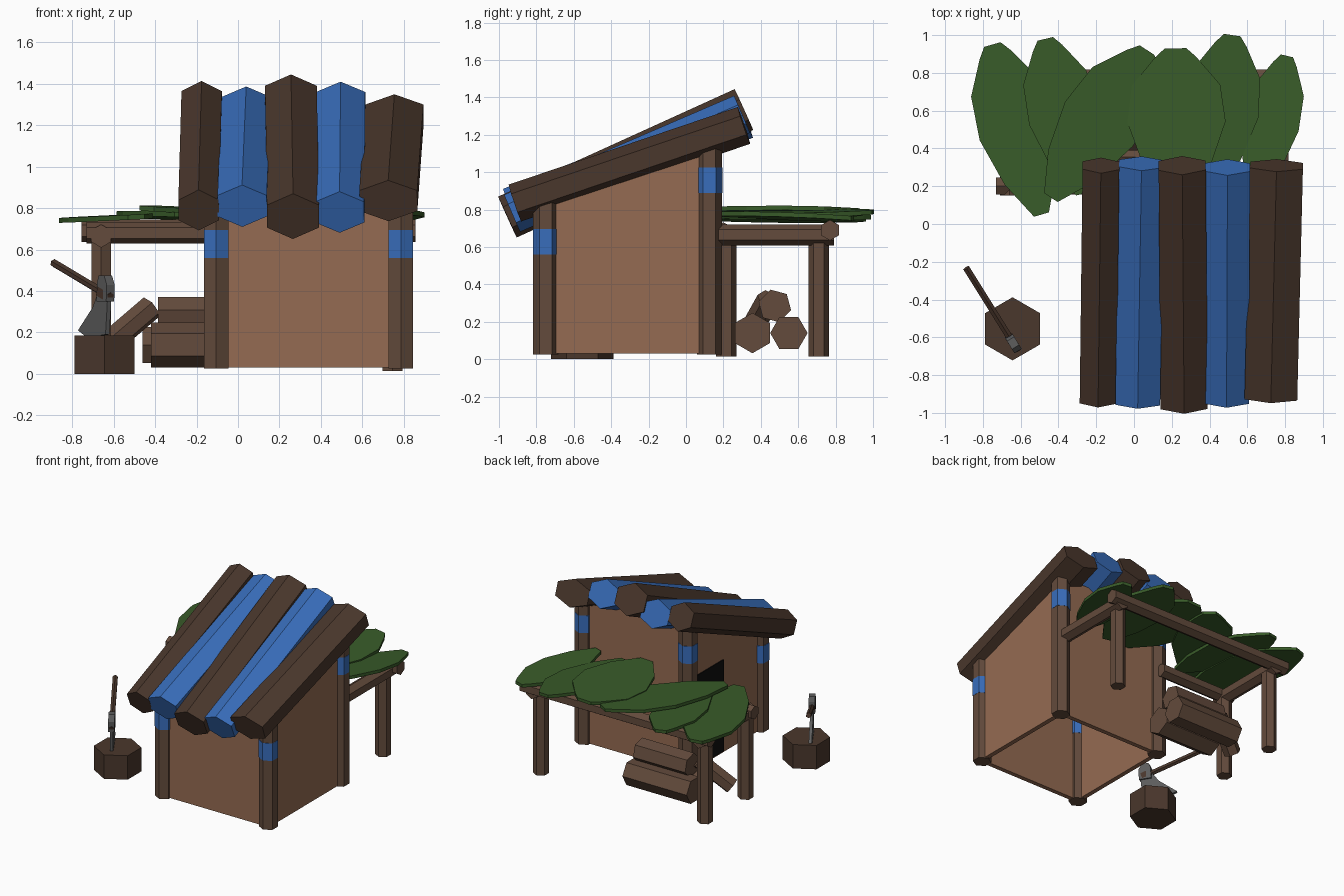
import bpy, bmesh, math
from mathutils import Vector

if "Cube" in bpy.data.objects:
    bpy.data.objects.remove(bpy.data.objects["Cube"])


def material(name, rgb):
    m = bpy.data.materials.new(name)
    m.diffuse_color = (*rgb, 1)
    m.use_nodes = True
    m.node_tree.nodes["Principled BSDF"].inputs["Base Color"].default_value = m.diffuse_color
    return m


WALL = material("clay wall", (0.30, 0.147, 0.084))
DARK = material("dark bark", (0.068, 0.038, 0.025))
WOOD = material("wood", (0.125, 0.07, 0.045))
BLUE = material("blue paint", (0.04, 0.155, 0.50))
LEAF = material("leaf green", (0.04, 0.105, 0.022))
STEEL = material("axe grey", (0.11, 0.11, 0.11))
BLACK = material("black", (0.004, 0.004, 0.004))


def loft(name, ring_a, ring_b, mat):
    """Closed flat-faced solid between two matching outlines."""
    bm = bmesh.new()
    a = [bm.verts.new(p) for p in ring_a]
    b = [bm.verts.new(p) for p in ring_b]
    n = len(a)
    bm.faces.new(a)
    bm.faces.new(b)
    for i in range(n):
        j = (i + 1) % n
        bm.faces.new((a[i], a[j], b[j], b[i]))
    bmesh.ops.recalc_face_normals(bm, faces=bm.faces)
    me = bpy.data.meshes.new(name)
    bm.to_mesh(me)
    bm.free()
    me.materials.append(mat)
    ob = bpy.data.objects.new(name, me)
    bpy.context.collection.objects.link(ob)
    return ob


def log(name, p0, p1, r, mat, width=1.0, turn=90, n=6):
    """Hexagonal log from p0 to p1; turn=90 puts a ridge on top."""
    p0, p1 = Vector(p0), Vector(p1)
    d = (p1 - p0).normalized()
    ref = Vector((0, 1, 0)) if abs(d.z) > 0.9 else Vector((0, 0, 1))
    s = d.cross(ref).normalized()
    u = s.cross(d)
    angs = [math.radians(turn + 360 * k / n) for k in range(n)]
    ring = [s * math.cos(a) * r * width + u * math.sin(a) * r for a in angs]
    return loft(name, [p0 + v for v in ring], [p1 + v for v in ring], mat)


# Hut corner posts with painted bands
X0, X1, Y0, Y1 = -0.105, 0.785, -0.75, 0.125
for side, x in (("left", X0), ("right", X1)):
    for end, y, top, band in (("front", Y0, 0.86, 0.56), ("back", Y1, 1.16, 0.89)):
        log(f"{end}_{side}_post", (x, y, 0.025), (x, y, top), 0.067, WOOD)
        log(f"{end}_{side}_band", (x, y, band), (x, y, band + 0.135), 0.069, BLUE)

# Hut walls: thin panels, open underneath
T = 0.035
ZB, ZF, ZR = 0.03, 0.85, 1.15
for name, x in (("left_wall", X0 - 0.02), ("right_wall", X1 - 0.015)):
    prof = [(Y0, ZB), (Y1, ZB), (Y1, ZR), (Y0, ZF)]
    loft(name, [(x, y, z) for y, z in prof], [(x + T, y, z) for y, z in prof], WALL)
for name, y, top in (("front_wall", Y0 - 0.02, ZF), ("back_wall", Y1 - 0.015, ZR)):
    prof = [(X0, ZB), (X1, ZB), (X1, top), (X0, top)]
    loft(name, [(x, y, z) for x, z in prof], [(x, y + T, z) for x, z in prof], WALL)

# Dark doorway on the left wall
prof = [(-0.275, 0.04), (0.06, 0.04), (0.06, 0.75), (-0.275, 0.75)]
loft("doorway", [(X0 - 0.026, y, z) for y, z in prof],
     [(X0 - 0.01, y, z) for y, z in prof], BLACK)

# Sloping roof logs, each laid a little differently
roof = [
    ((-0.19, -0.93, 0.79), (-0.175, 0.31, 1.315), 0.106, 1.06, DARK),
    ((0.02, -0.94, 0.81), (0.04, 0.32, 1.285), 0.108, 1.27, BLUE),
    ((0.265, -0.955, 0.76), (0.255, 0.31, 1.335), 0.12, 1.2, DARK),
    ((0.49, -0.93, 0.78), (0.495, 0.30, 1.31), 0.108, 1.27, BLUE),
    ((0.725, -0.915, 0.835), (0.755, 0.31, 1.25), 0.104, 1.55, DARK),
]
for i, (a, b, r, w, m) in enumerate(roof):
    log(f"roof_log_{i + 1}", a, b, r, m, w)

# Lean-to posts and beams
for name, x, y in (("back_left", -0.66, 0.71), ("back_right", 0.745, 0.71),
                   ("front_left", -0.66, 0.215)):
    log(f"shelter_post_{name}", (x, y, 0.015), (x, y, 0.65), 0.055, WOOD)
log("shelter_back_beam", (-0.755, 0.77, 0.69), (0.855, 0.77, 0.69), 0.055, WOOD, turn=90)
log("shelter_front_beam", (-0.73, 0.20, 0.68), (-0.08, 0.20, 0.68), 0.052, WOOD, turn=90)
for name, x in (("left", -0.66), ("right", 0.77)):
    log(f"shelter_{name}_beam", (x, 0.15, 0.665), (x, 0.79, 0.665), 0.056, WOOD)


# Leaf roof: flat pointed blades from back tip to front tip
def leaf(name, tip, base, half, z0, z1, roll):
    a, b = Vector((*tip, z0)), Vector((*base, z1))
    side = Vector((b.y - a.y, a.x - b.x, 0)).normalized()
    shape = [(0, 0.22), (0.06, 0.42), (0.25, 0.9), (0.5, 1.0), (0.78, 0.7), (1, 0.2)]
    pts = [(t, w) for t, w in shape] + [(t, -w) for t, w in reversed(shape)]
    ring = [a.lerp(b, t) + side * w * half + Vector((0, 0, roll * w)) for t, w in pts]
    up = Vector((0, 0, 0.024))
    loft(name, ring, [p + up for p in ring], LEAF)


leaves = [
    ((-0.75, 0.95), (-0.49, 0.05), 0.205, 0.735, 0.745, -0.01),
    ((-0.47, 0.98), (-0.27, 0.16), 0.19, 0.75, 0.755, 0.01),
    ((0.07, 0.92), (-0.44, 0.14), 0.215, 0.765, 0.785, 0.012),
    ((0.22, 0.93), (0.23, 0.15), 0.26, 0.78, 0.79, -0.012),
    ((0.52, 1.0), (0.40, 0.18), 0.20, 0.775, 0.76, 0.01),
    ((0.81, 0.89), (0.64, 0.16), 0.15, 0.74, 0.765, -0.01),
]
for i, l in enumerate(leaves):
    leaf(f"roof_leaf_{i + 1}", *l)

# Firewood pile
log("firewood_front", (-0.42, 0.355, 0.14), (0.07, 0.355, 0.14), 0.108, WOOD)
log("firewood_back", (-0.46, 0.55, 0.14), (0.09, 0.55, 0.14), 0.10, WOOD, turn=60)
log("firewood_top", (-0.385, 0.475, 0.285), (0.06, 0.475, 0.285), 0.09, WOOD, turn=75)
log("firewood_leaning", (-0.63, 0.34, 0.14), (-0.42, 0.44, 0.32), 0.062, WOOD)

# Chopping stump
log("chopping_stump", (-0.643, -0.555, 0), (-0.643, -0.555, 0.185), 0.167, DARK)

# Axe: handle, flared blade and socket, all in one slanting plane
O = Vector((-0.64, -0.63, 0))
D = Vector((-0.52, 0.85, 0)).normalized()
N = Vector((-D.y, D.x, 0))


def plate(name, outline, thick, mat):
    ring = [O + D * u + Vector((0, 0, z)) for u, z in outline]
    loft(name, [p - N * thick / 2 for p in ring], [p + N * thick / 2 for p in ring], mat)


plate("axe_blade", [(-0.02, 0.19), (0.15, 0.175), (0.235, 0.21), (0.10, 0.32),
                    (0.045, 0.40), (-0.04, 0.40), (-0.035, 0.33)], 0.022, STEEL)
plate("axe_head", [(-0.045, 0.35), (0.045, 0.35), (0.04, 0.44), (0.025, 0.475),
                   (-0.025, 0.475), (-0.05, 0.43)], 0.045, STEEL)
log("axe_handle", (-0.615, -0.67, 0.372), (-0.888, -0.233, 0.535), 0.02, DARK)
log("axe_collar", (-0.625, -0.654, 0.378), (-0.662, -0.595, 0.40), 0.032, DARK, turn=45, n=4)
